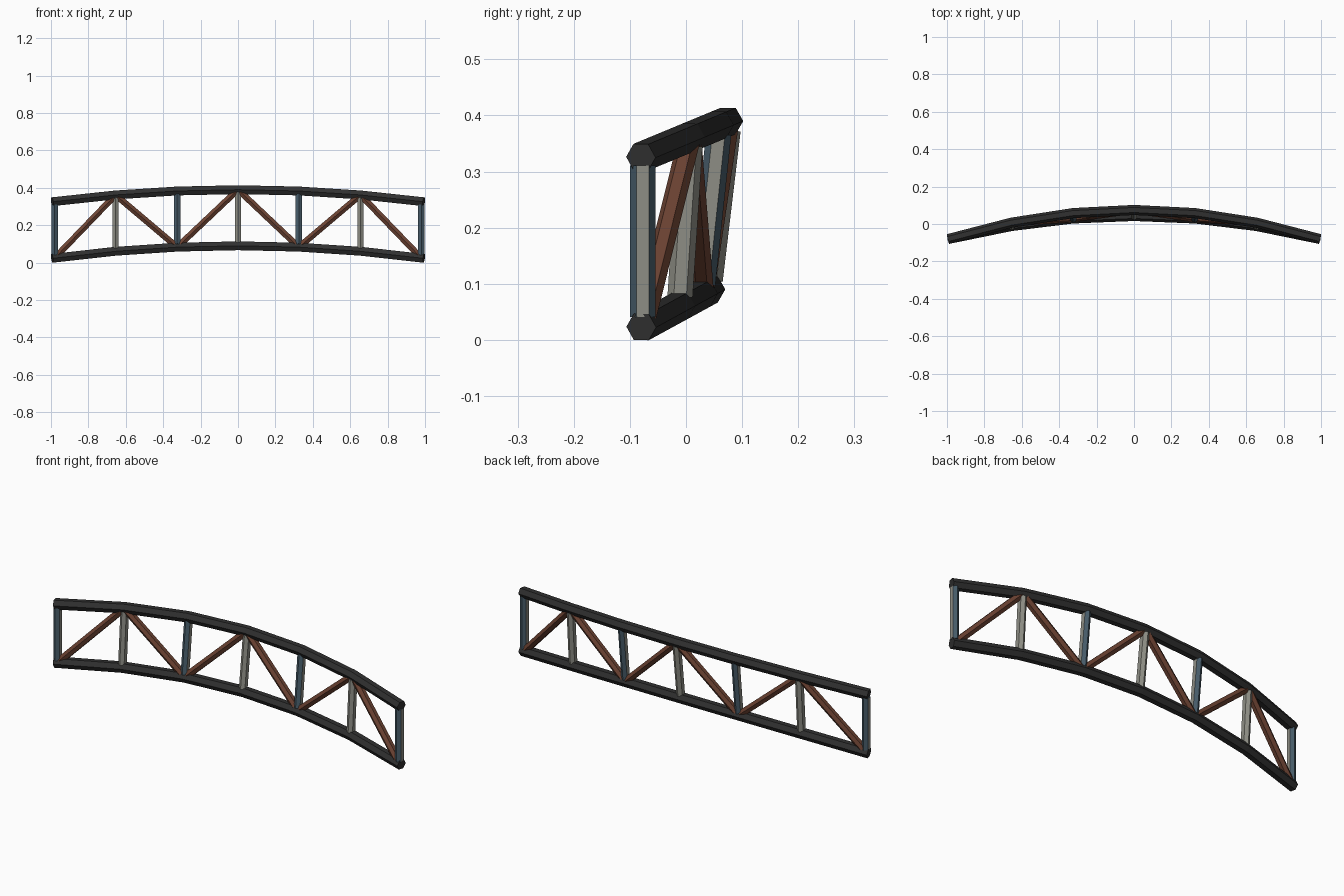
import bpy, bmesh, math
from mathutils import Vector

if "Cube" in bpy.data.objects:
    bpy.data.objects.remove(bpy.data.objects["Cube"])

def mat(name, rgb):
    m = bpy.data.materials.new(name)
    m.diffuse_color = (*rgb, 1)
    m.use_nodes = True
    m.node_tree.nodes["Principled BSDF"].inputs["Base Color"].default_value = m.diffuse_color
    return m

BLACK = mat("charcoal", (0.03, 0.03, 0.03))
BROWN = mat("rust brown", (0.15, 0.055, 0.032))
BLUE = mat("slate blue", (0.065, 0.11, 0.145))
GREY = mat("warm grey", (0.27, 0.27, 0.235))

END = 0.98
XS = [-END, -0.655, -0.325, 0, 0.325, 0.655, END]

def node(x, top):
    """Point on the bowed lower or upper chord."""
    k = 1 - (x / END) ** 2
    if top:
        return Vector((x, -0.077 + 0.152 * k, 0.327 + 0.063 * k))
    return Vector((x, -0.077 + 0.120 * k, 0.0245 + 0.0655 * k))

def sweep(name, pts, side, ra, rb, mats, rule=None):
    """Six-sided bar along pts; 'side' points to a corner of the hexagon."""
    bm = bmesh.new()
    rings = []
    for i, p in enumerate(pts):
        t = (pts[min(i + 1, len(pts) - 1)] - pts[max(i - 1, 0)]).normalized()
        a = (side - t * side.dot(t)).normalized()
        b = t.cross(a)
        rings.append([bm.verts.new(p + a * ra * math.cos(j * math.pi / 3)
                                   + b * rb * math.sin(j * math.pi / 3))
                      for j in range(6)])
    for r, s in zip(rings, rings[1:]):
        for j in range(6):
            bm.faces.new((r[j], r[(j + 1) % 6], s[(j + 1) % 6], s[j]))
    bm.faces.new(rings[0])
    bm.faces.new(rings[-1])
    bmesh.ops.recalc_face_normals(bm, faces=bm.faces)
    bm.normal_update()
    if rule:
        for f in bm.faces:
            f.material_index = rule(f.normal)
    me = bpy.data.meshes.new(name)
    bm.to_mesh(me)
    bm.free()
    for m in mats:
        me.materials.append(m)
    ob = bpy.data.objects.new(name, me)
    bpy.context.collection.objects.link(ob)
    return ob

Y = Vector((0, 1, 0))

# Bowed chords, run slightly past the end posts
for name, top in (("lower_chord", False), ("upper_chord", True)):
    pts = [node(x, top) for x in XS]
    for e, n in ((0, 1), (-1, -2)):
        pts[e] = pts[e] + (pts[e] - pts[n]).normalized() * 0.014
    sweep(name, pts, Y, 0.027, 0.0272, [BLACK])

# Upright posts: blue ones carry grey faces along the span direction
for i, x in enumerate(XS):
    lift = Vector((0, 0, 0.016))
    ends = [node(x, False) + lift, node(x, True) - lift]
    if i % 2 == 0:
        sweep(f"blue_post_{i}", ends, Y, 0.0225, 0.0195, [BLUE, GREY],
              lambda n: 1 if abs(n.x) > 0.9 else 0)
    else:
        sweep(f"grey_post_{i}", ends, Y, 0.0225, 0.0195, [GREY])

# Zigzag diagonal braces
for i in range(6):
    sweep(f"diagonal_brace_{i}",
          [node(XS[i], i % 2 == 1), node(XS[i + 1], i % 2 == 0)],
          Y, 0.02, 0.0195, [BROWN])
